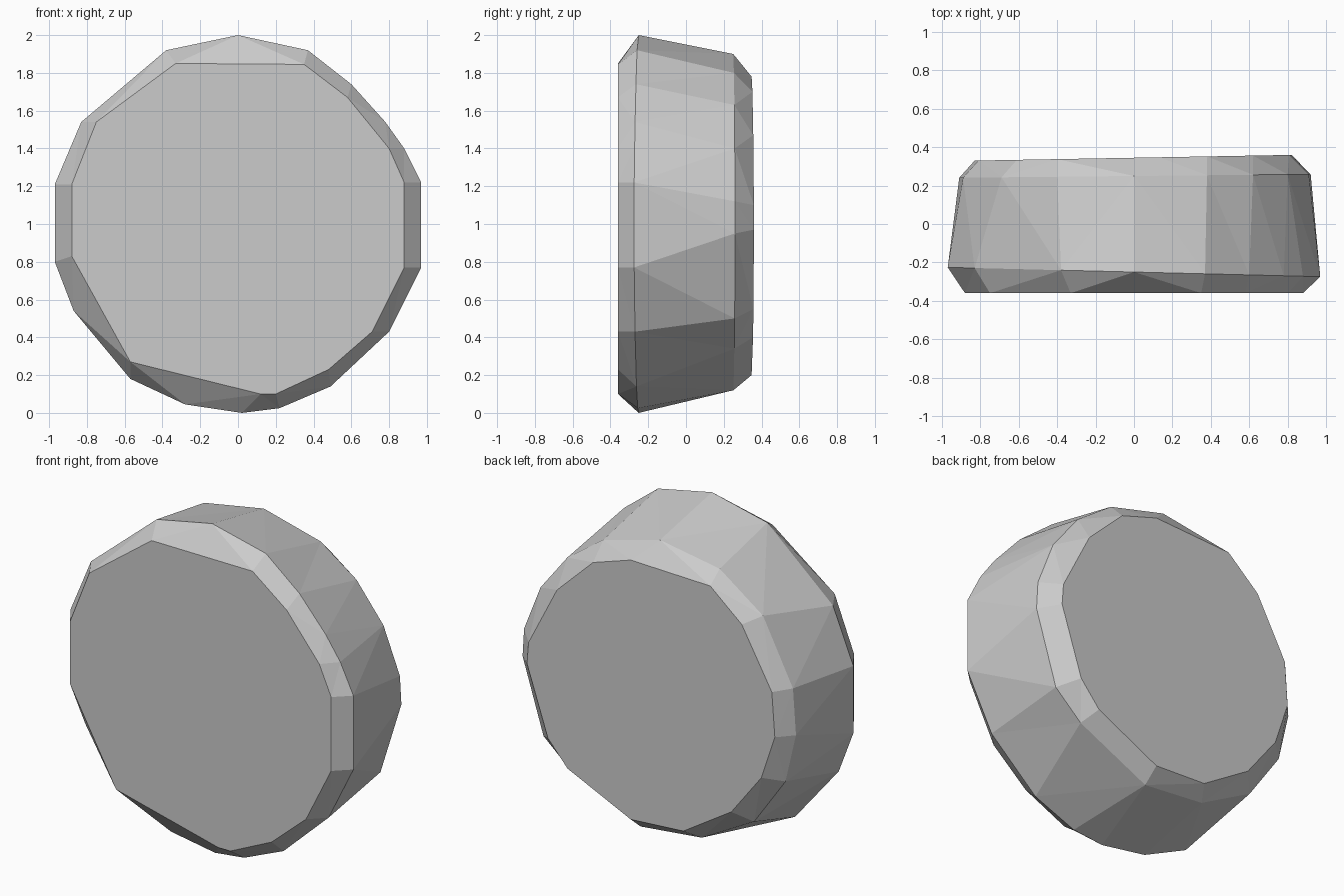
import bpy, bmesh
from math import atan2, tau

if "Cube" in bpy.data.objects:
    bpy.data.objects.remove(bpy.data.objects["Cube"])

# Outlines as (x, z), from the front face to the back face
front_face = [(-.33, 1.85), (.35, 1.845), (.58, 1.67), (.8, 1.4), (.88, 1.22), (.88, .77),
              (.71, .43), (.48, .23), (.2, .1), (.12, .1), (-.57, .27), (-.88, .83),
              (-.88, 1.21), (-.75, 1.54)]
front_rim = [(-.38, 1.92), (0, 2), (.37, 1.92), (.6, 1.74), (.78, 1.54), (.88, 1.4), (.97, 1.22),
             (.97, .77), (.8, .43), (.49, .14), (.22, .025), (.02, 0), (-.28, .045), (-.57, .18),
             (-.87, .54), (-.97, .8), (-.97, 1.21), (-.83, 1.54)]
back_rim = [(.38, 1.8), (0, 1.9), (-.4, 1.83), (-.69, 1.62), (-.89, 1.23), (-.91, .95), (-.84, .65),
            (-.63, .35), (-.28, .16), (.13, .12), (.6, .34), (.78, .5), (.92, .95), (.91, 1.12),
            (.8, 1.4), (.62, 1.63)]
back_face = [(.38, 1.7), (.13, 1.78), (-.4, 1.76), (-.61, 1.58), (-.81, 1.22), (-.83, .95),
             (-.74, .68), (-.54, .42), (-.22, .22), (.13, .2), (.55, .4), (.68, .55), (.82, .97),
             (.81, 1.1), (.62, 1.47)]

bm = bmesh.new()


def angle(p):
    return atan2(p[1] - 1, p[0]) % tau


def ring(points, y, tilt=0):
    pts = sorted(points, key=angle)
    return [(angle(p), bm.verts.new((p[0], y + tilt * p[0], p[1]))) for p in pts]


def bridge(a, b):
    """Join two rings of different counts with a strip of triangles."""
    a = a + [(a[0][0] + tau, a[0][1])]
    b = b + [(b[0][0] + tau, b[0][1])]
    i = j = 0
    while i < len(a) - 1 or j < len(b) - 1:
        step_a = j == len(b) - 1 or (i < len(a) - 1 and
                                     a[i][0] + a[i + 1][0] < b[j][0] + b[j + 1][0])
        if step_a:
            bm.faces.new((a[i][1], a[i + 1][1], b[j][1]))
            i += 1
        else:
            bm.faces.new((a[i][1], b[j + 1][1], b[j][1]))
            j += 1


# Faceted disc: chamfered front, tapered side wall, chamfered back
rings = [ring(front_face, -.36), ring(front_rim, -.25, -.025),
         ring(back_rim, .25, .01), ring(back_face, .345, .018)]
for a, b in zip(rings, rings[1:]):
    bridge(a, b)
for r in (rings[0], rings[-1]):
    bm.faces.new([v for _, v in r])

bmesh.ops.recalc_face_normals(bm, faces=bm.faces)
mesh = bpy.data.meshes.new("stone_disc")
bm.to_mesh(mesh)
bm.free()
bpy.context.collection.objects.link(bpy.data.objects.new("stone_disc", mesh))
